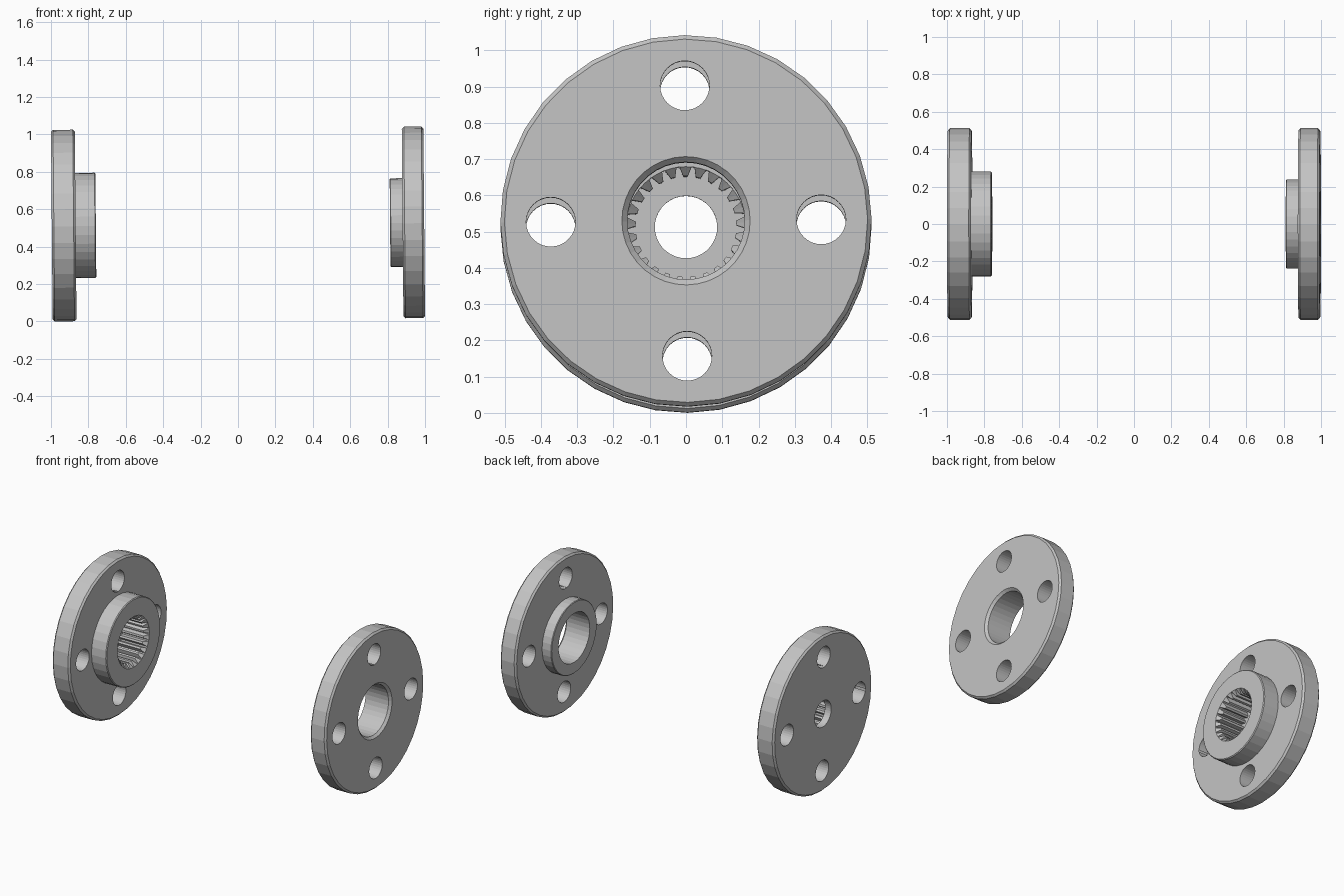
import bpy, bmesh, math
from mathutils import Matrix

if "Cube" in bpy.data.objects:
    bpy.data.objects.remove(bpy.data.objects["Cube"])

SIDES = 36
# Both discs share one axis, very slightly tilted
PLACE = (Matrix.Translation((0, 0, 0.521)) @ Matrix.Rotation(-0.009, 4, 'Y')
         @ Matrix.Rotation(math.radians(0.5), 4, 'X'))

steel = bpy.data.materials.new("grey_metal")
steel.diffuse_color = (0.55, 0.55, 0.55, 1)
steel.use_nodes = True
steel.node_tree.nodes["Principled BSDF"].inputs["Base Color"].default_value = steel.diffuse_color


def finish(name, bm):
    bmesh.ops.recalc_face_normals(bm, faces=bm.faces)
    me = bpy.data.meshes.new(name)
    bm.to_mesh(me)
    bm.free()
    ob = bpy.data.objects.new(name, me)
    bpy.context.collection.objects.link(ob)
    me.materials.append(steel)
    ob.matrix_world = PLACE
    return ob


def loft(name, rings, closed):
    """Join equal-length rings of points; closed joins last to first, else caps."""
    bm = bmesh.new()
    vs = [[bm.verts.new(p) for p in r] for r in rings]
    n = len(vs[0])
    for i in range(len(vs) if closed else len(vs) - 1):
        a, b = vs[i], vs[(i + 1) % len(vs)]
        for j in range(n):
            k = (j + 1) % n
            bm.faces.new((a[j], a[k], b[k], b[j]))
    if not closed:
        bm.faces.new(vs[0])
        bm.faces.new(vs[-1])
    return finish(name, bm)


def ring(x, r, n=SIDES, y=0, z=0):
    return [(x, y + r * math.sin(2 * math.pi * i / n), z + r * math.cos(2 * math.pi * i / n))
            for i in range(n)]


def lathe(name, profile):
    return loft(name, [ring(x, r) for x, r in profile], True)


def cut(target, cutter):
    cutter.hide_render = True
    m = target.modifiers.new("cut", 'BOOLEAN')
    m.operation = 'DIFFERENCE'
    m.solver = 'EXACT'
    m.object = cutter
    bpy.context.view_layer.objects.active = target
    bpy.ops.object.modifier_apply(modifier=m.name)
    bpy.data.objects.remove(cutter)


def bolt_holes(target, x0, x1):
    for i in range(4):
        a = i * math.pi / 2
        y, z = 0.373 * math.sin(a), 0.373 * math.cos(a)
        cut(target, loft("hole_cutter", [ring(x0, 0.068, 32, y, z), ring(x1, 0.068, 32, y, z)], False))


B = 0.011   # rim bevel
R = 0.512   # disc radius

# Left flange: disc with hub and small through hole
left = lathe("splined_flange", [
    (-0.9955, 0.086), (-0.9955, R - B), (-0.9955 + B, R), (-0.868 - B, R), (-0.868, R - B),
    (-0.868, 0.281), (-0.765, 0.281), (-0.76, 0.276), (-0.76, 0.086)])
bolt_holes(left, -1.1, -0.7)

# Toothed pocket in the hub, 25 teeth
TEETH, ROOT, TIP = 25, 0.165, 0.139
outline = []
for i in range(TEETH):
    for r, f in ((ROOT, -0.40), (TIP, -0.18), (TIP, 0.18), (ROOT, 0.40)):
        a = 2 * math.pi * (i + f) / TEETH
        outline.append((r * math.sin(a), r * math.cos(a)))
cut(left, loft("spline_cutter", [[(x, y, z) for y, z in outline] for x in (-0.95, -0.7)], False))
# Lead-in chamfer over the tooth ends
cut(left, loft("chamfer_cutter", [ring(-0.79, 0.132, 50), ring(-0.75, 0.176, 50)], False))

# Right flange: disc with short hub and wide chamfered bore
right = lathe("plain_flange", [
    (0.813, 0.162), (0.813, 0.233), (0.817, 0.237), (0.88, 0.237), (0.88, R - B), (0.88 + B, R),
    (0.9955 - B, R), (0.9955, R - B), (0.9955, 0.177), (0.9805, 0.162)])
bolt_holes(right, 0.7, 1.1)
